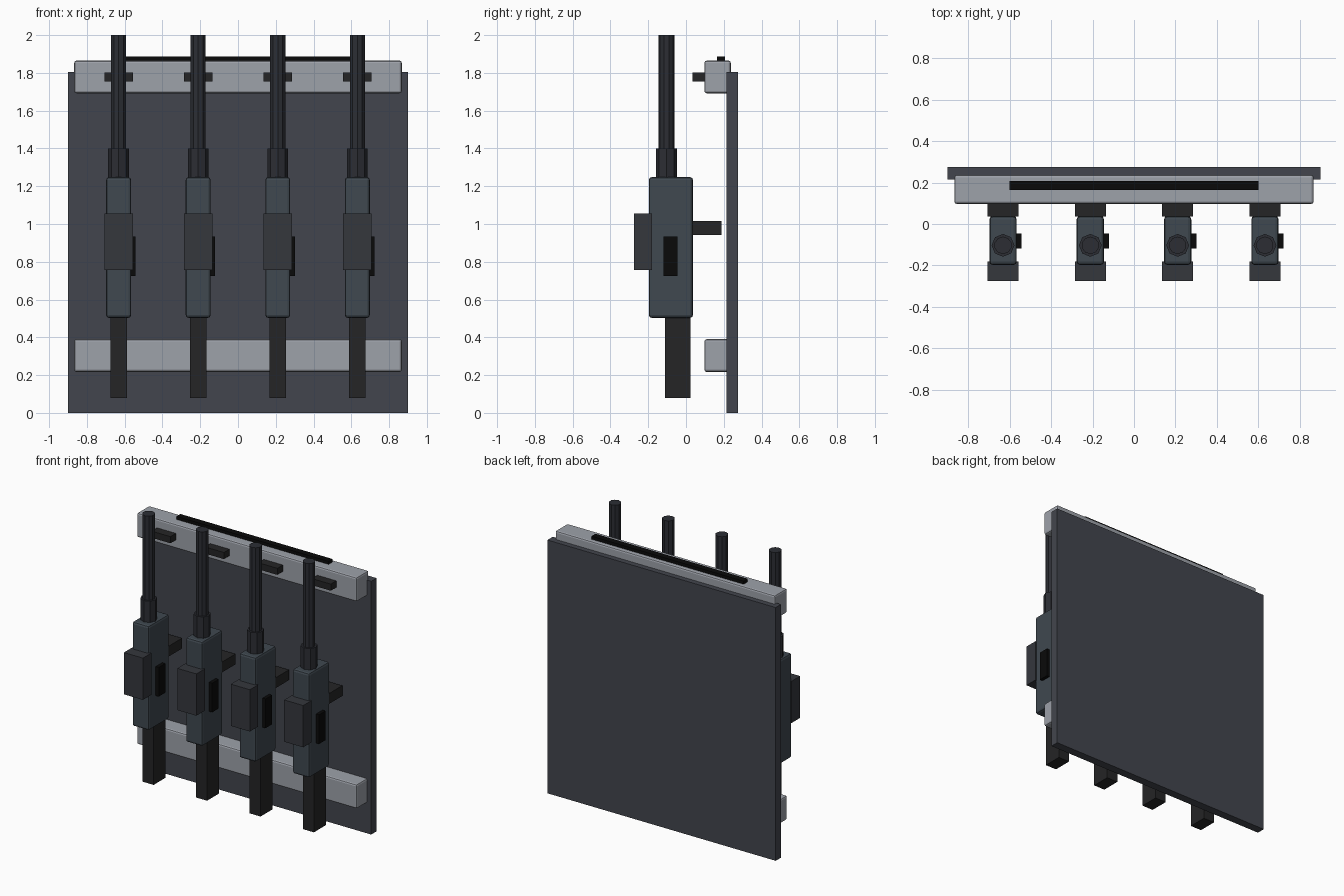
import bpy

if "Cube" in bpy.data.objects:
    bpy.data.objects.remove(bpy.data.objects["Cube"])


def material(name, rgb):
    m = bpy.data.materials.new(name)
    m.diffuse_color = (*rgb, 1)
    m.use_nodes = True
    m.node_tree.nodes["Principled BSDF"].inputs["Base Color"].default_value = m.diffuse_color
    return m


SLATE = material("slate", (0.055, 0.06, 0.075))
STEEL = material("steel", (0.34, 0.36, 0.40))
BODY = material("blue_grey", (0.05, 0.065, 0.08))
DARK = material("dark", (0.018, 0.018, 0.019))
BARREL = material("gunmetal", (0.025, 0.027, 0.034))
MAG = material("charcoal", (0.035, 0.038, 0.046))
BLACK = material("black", (0.003, 0.003, 0.003))


def box(name, x, y, z, mat, bevel=0):
    """Box from (min, max) ranges on each axis."""
    bpy.ops.mesh.primitive_cube_add(size=1, location=[(a + b) / 2 for a, b in (x, y, z)])
    o = bpy.context.object
    o.name = name
    o.scale = [b - a for a, b in (x, y, z)]
    bpy.ops.object.transform_apply(location=False, rotation=False, scale=True)
    o.data.materials.append(mat)
    if bevel:
        m = o.modifiers.new("Bevel", "BEVEL")
        m.width = bevel
        m.segments = 2
    return o


def tube(name, x, y, z, r, sides, mat):
    bpy.ops.mesh.primitive_cylinder_add(vertices=sides, radius=r, depth=z[1] - z[0],
                                        location=(x, y, (z[0] + z[1]) / 2))
    o = bpy.context.object
    o.name = name
    o.data.materials.append(mat)
    return o


# Rack: back panel, two rails, strip along the top
box("back_panel", (-0.9, 0.9), (0.215, 0.275), (0, 1.805), SLATE)
box("lower_rail", (-0.867, 0.867), (0.097, 0.237), (0.217, 0.39), STEEL, 0.012)
box("upper_rail", (-0.867, 0.867), (0.097, 0.237), (1.692, 1.865), STEEL, 0.012)
box("top_strip", (-0.6, 0.6), (0.163, 0.207), (1.85, 1.887), BLACK)

# Four racked rifles, each with its hook on the upper rail
for i in range(4):
    c = -0.632 + i * 0.4213

    def part(name, half, y, z, mat, bevel=0):
        box(f"{name}_{i + 1}", (c - half, c + half), y, z, mat, bevel)

    part("rail_hook", 0.075, (0.035, 0.11), (1.755, 1.802), DARK)
    part("receiver", 0.066, (-0.197, 0.037), (0.503, 1.248), BODY, 0.015)
    part("stock", 0.044, (-0.11, 0.025), (0.08, 0.52), DARK)
    part("magazine", 0.075, (-0.275, -0.18), (0.757, 1.055), MAG)
    part("grip", 0.06, (0.0, 0.187), (0.943, 1.017), DARK)
    box(f"side_plate_{i + 1}", (c + 0.04, c + 0.09), (-0.118, -0.045), (0.725, 0.933), BLACK)
    tube(f"barrel_collar_{i + 1}", c, -0.103, (1.22, 1.4), 0.055, 8, BARREL)
    tube(f"barrel_{i + 1}", c, -0.103, (1.3, 2.0), 0.042, 10, BARREL)
